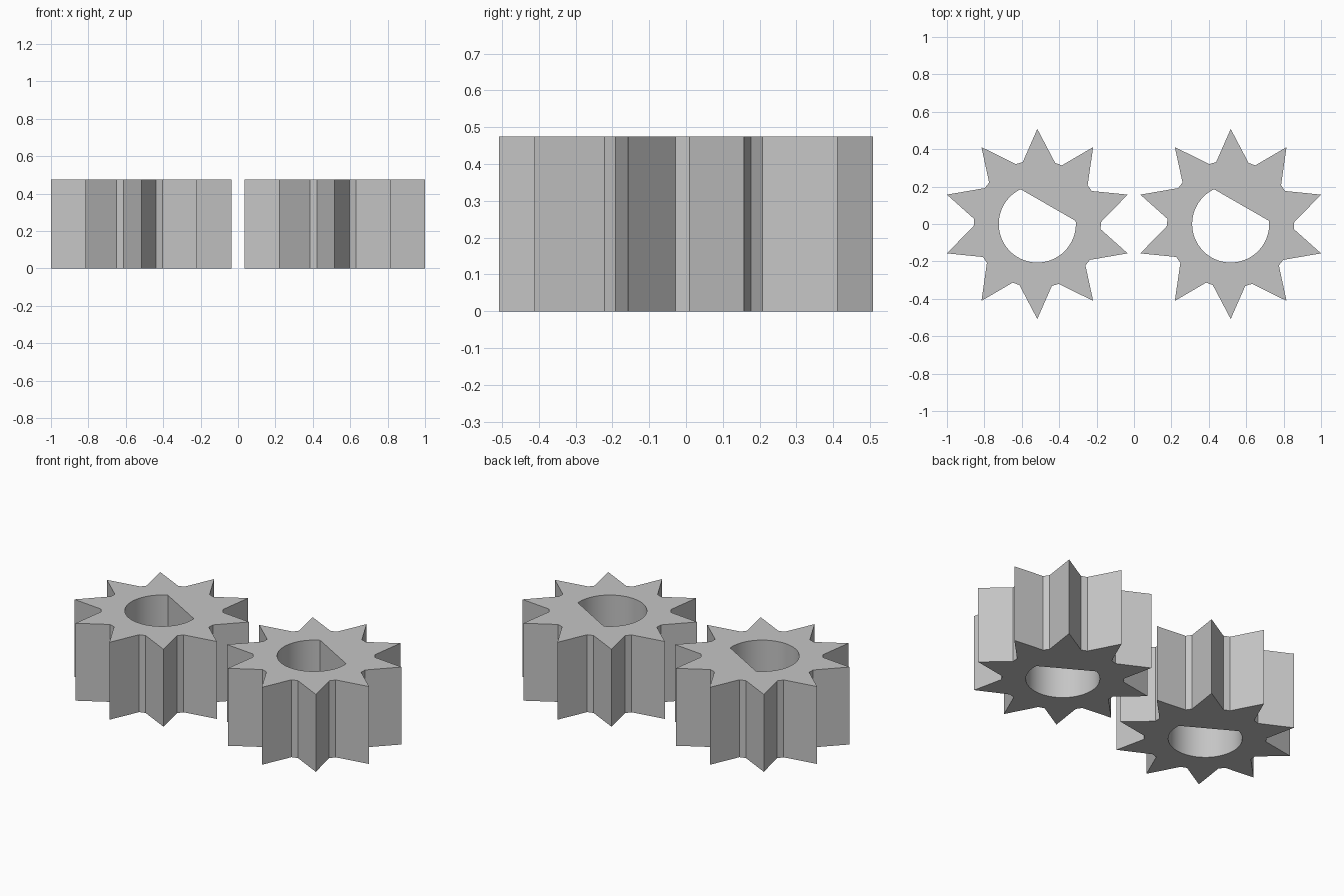
import bpy, bmesh
from math import radians, cos, sin

TEETH, TIP_R, ROOT_R, BORE_R, HEIGHT = 10, 0.508, 0.34, 0.206, 0.475
CENTRE_X = 0.517

cube = bpy.data.objects.get("Cube")
if cube:
    bpy.data.objects.remove(cube, do_unlink=True)

grey = bpy.data.materials.new("plain grey")
grey.use_nodes = True
colour = (0.56, 0.56, 0.56, 1)
grey.diffuse_color = colour
grey.node_tree.nodes["Principled BSDF"].inputs["Base Color"].default_value = colour


def polar(r, degrees):
    a = radians(degrees)
    return (r * cos(a), r * sin(a), 0)


# Pointed teeth with a short, slightly turned flat at each root
outline = []
for i in range(TEETH):
    a = 36 * i
    outline += [polar(ROOT_R, a - 4.75), polar(ROOT_R, a + 1.65), polar(TIP_R, a + 18)]

# D-shaped bore: a long arc closed by one straight flat
STEPS = 64
bore = [polar(BORE_R, 115.6 + 249 * i / STEPS) for i in range(STEPS + 1)]


def make_gear(name, x):
    bm = bmesh.new()
    edges = []
    for loop in (outline, bore):
        vs = [bm.verts.new(p) for p in loop]
        edges += [bm.edges.new((v, vs[i - 1])) for i, v in enumerate(vs)]
    bmesh.ops.triangle_fill(bm, edges=edges, use_beauty=True)
    # Raise the flat ring into a solid
    result = bmesh.ops.extrude_face_region(bm, geom=bm.faces[:], use_keep_orig=True)
    top = [g for g in result["geom"] if isinstance(g, bmesh.types.BMVert)]
    bmesh.ops.translate(bm, verts=top, vec=(0, 0, HEIGHT))
    bmesh.ops.recalc_face_normals(bm, faces=bm.faces[:])
    mesh = bpy.data.meshes.new(name)
    bm.to_mesh(mesh)
    bm.free()
    mesh.materials.append(grey)
    gear = bpy.data.objects.new(name, mesh)
    gear.location.x = x
    bpy.context.collection.objects.link(gear)
    # Smooth the round bore, keep every other edge sharp
    bpy.ops.object.select_all(action="DESELECT")
    gear.select_set(True)
    bpy.context.view_layer.objects.active = gear
    bpy.ops.object.shade_smooth_by_angle(angle=radians(15))


make_gear("right_gear", -CENTRE_X)
make_gear("left_gear", CENTRE_X)
